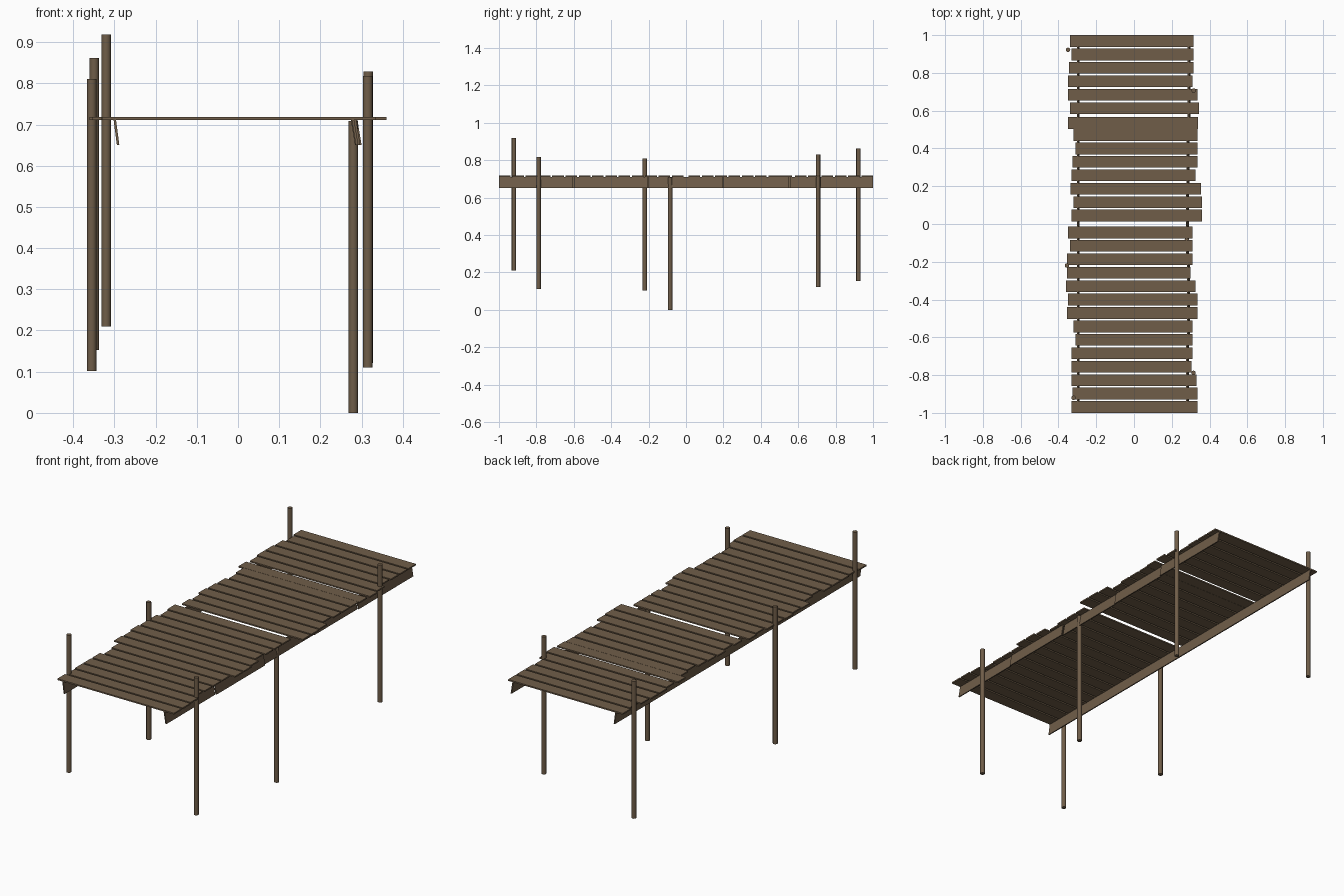
import bpy, bmesh
from mathutils import Matrix

cube = bpy.data.objects.get("Cube")
if cube:
    bpy.data.objects.remove(cube, do_unlink=True)

wood = bpy.data.materials.new("weathered_brown_wood")
wood.use_nodes = True
colour = (0.16, 0.11, 0.066, 1)
wood.diffuse_color = colour
wood.node_tree.nodes["Principled BSDF"].inputs["Base Color"].default_value = colour


def finish(name, bm):
    """Turn a bmesh into a wooden object."""
    bmesh.ops.recalc_face_normals(bm, faces=bm.faces)
    mesh = bpy.data.meshes.new(name)
    bm.to_mesh(mesh)
    bm.free()
    mesh.materials.append(wood)
    obj = bpy.data.objects.new(name, mesh)
    bpy.context.collection.objects.link(obj)
    return obj


def box(name, x_range, y_range, z_range, lean=0.0):
    """Box between ranges; lean shifts the lower edge sideways."""
    bm = bmesh.new()
    bmesh.ops.create_cube(bm, size=1)
    for v in bm.verts:
        low = v.co.z < 0
        v.co.x = x_range[v.co.x > 0] + (lean if low else 0)
        v.co.y = y_range[v.co.y > 0]
        v.co.z = z_range[not low]
    return finish(name, bm)


def post(name, x, y, bottom, height=0.708, radius=0.0118):
    """Round upright pole with smooth sides."""
    bm = bmesh.new()
    bmesh.ops.create_cone(bm, cap_ends=True, segments=12, radius1=radius, radius2=radius,
                          depth=height, matrix=Matrix.Translation((x, y, bottom + height / 2)))
    for face in bm.faces:
        face.smooth = len(face.verts) == 4
    obj = finish(name, bm)
    for edge in obj.data.edges:
        a, b = (obj.data.vertices[i].co for i in edge.vertices)
        edge.use_edge_sharp = abs(a.z - b.z) < radius


deck_top, deck_bottom, beam_bottom = 0.718, 0.711, 0.65

# Deck planks: left and right ends in hundredths, from the middle outwards
back_ends = [(-33, 36), (-32, 36), (-33.5, 35.5), (-33, 32.5), (-32.5, 33.5), (-31, 33.5),
             (-32, 33.5), (-35, 34), (-34, 34.5), (-35, 33.5), (-35, 31), (-34.5, 31.5),
             (-33, 31.5), (-34, 31.5)]
front_ends = [(-35, 31), (-34, 31), (-35.5, 31), (-35.5, 30), (-36, 32.5), (-35, 33.5),
              (-35.5, 33.5), (-32, 31), (-31, 31), (-33, 31), (-33, 30.5), (-33, 33),
              (-32.5, 33.5), (-33, 33.5)]
half_width, pitch = 0.031, 0.0711
for side, label, ends in ((1, "back", back_ends), (-1, "front", front_ends)):
    for k, (left, right) in enumerate(ends):
        y = side * (0.0447 + k * pitch)
        if side > 0 and k == 7:
            y -= 0.008  # one plank butts against its neighbour
        box(f"{label}_plank_{k + 1}", (left / 100, right / 100),
            (y - half_width, y + half_width), (deck_bottom, deck_top))

# Long beam on the right, leaning inwards
box("right_beam", (-0.302, -0.296), (-1, 1), (beam_bottom, deck_bottom), 0.008)

# Beam on the left, laid as separate boards
joints = [-1, -0.6, -0.2, 0.2, 0.555, 1]
offsets = [0.279, 0.284, 0.277, 0.281, 0.287]
for i, x in enumerate(offsets):
    box(f"left_beam_{i + 1}", (x - 0.003, x + 0.003),
        (joints[i], joints[i + 1] - 0.003 * (i < 4)), (beam_bottom, deck_bottom), 0.01)

# Upright posts at uneven heights
post("right_front_post", -0.32, -0.92, 0.21)
post("right_middle_post", -0.355, -0.22, 0.102)
post("right_back_post", -0.349, 0.922, 0.153)
post("left_front_post", 0.315, -0.788, 0.11)
post("left_middle_post", 0.28, -0.085, 0.0)
post("left_back_post", 0.316, 0.706, 0.121)
